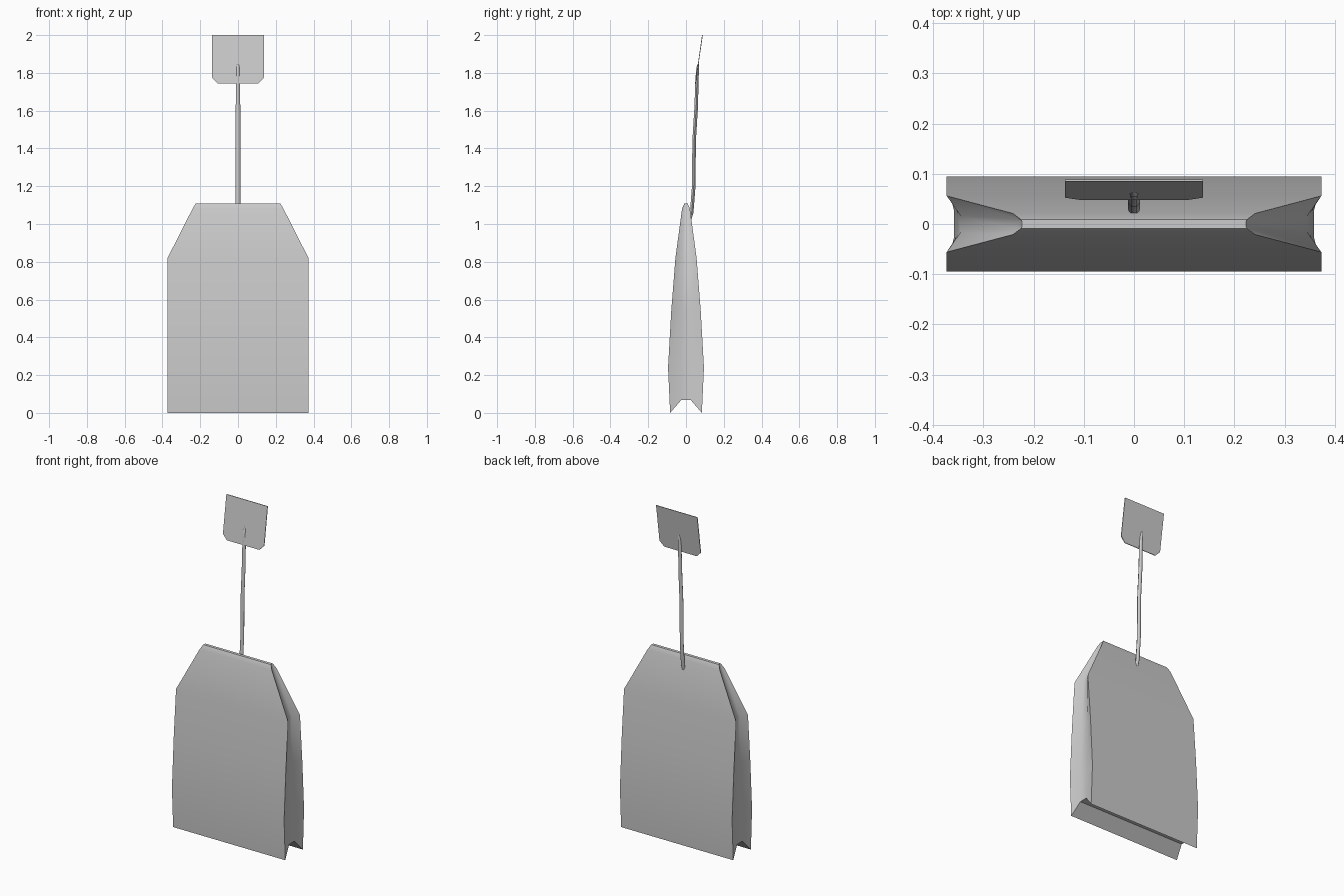
import bpy, bmesh
from math import sin, cos, tau, radians

if "Cube" in bpy.data.objects:
    bpy.data.objects.remove(bpy.data.objects["Cube"])


def finish(name, bm, angle=35):
    bmesh.ops.recalc_face_normals(bm, faces=bm.faces)
    me = bpy.data.meshes.new(name)
    bm.to_mesh(me)
    bm.free()
    ob = bpy.data.objects.new(name, me)
    bpy.context.collection.objects.link(ob)
    bpy.ops.object.select_all(action='DESELECT')
    ob.select_set(True)
    bpy.context.view_layer.objects.active = ob
    bpy.ops.object.shade_smooth_by_angle(angle=radians(angle))
    return ob


def loft(bm, rings):
    rows = [[bm.verts.new(p) for p in ring] for ring in rings]
    n = len(rows[0])
    for a, b in zip(rows, rows[1:]):
        for i in range(n):
            j = (i + 1) % n
            bm.faces.new((a[i], a[j], b[j], b[i]))
    return rows


# Bag: half width, half depth, outer z, fold inset, fold half depth, fold z
levels = [
    (0.373, 0.084, 0.000, 0.015, 0.025, 0.068),
    (0.373, 0.095, 0.240, 0.018, 0.025, 0.240),
    (0.373, 0.078, 0.540, 0.022, 0.022, 0.540),
    (0.373, 0.056, 0.820, 0.028, 0.016, 0.820),
    (0.241, 0.021, 1.080, 0.010, 0.010, 1.085),
    (0.225, 0.009, 1.108, 0.002, 0.005, 1.108),
]
bm = bmesh.new()
rings = []
for w, d, z, g, e, fz in levels:
    half = [(w, -d, z), (w - g, -e, fz), (w - g, e, fz), (w, d, z)]
    rings.append(half + [(-x, -y, h) for x, y, h in half])
rows = loft(bm, rings)
# Close the grooved bottom and the narrow top with lengthwise strips
for r in (rows[0], rows[-1]):
    for i in range(3):
        bm.faces.new((r[i], r[i + 1], r[6 - i], r[7 - i]))
finish("tea_bag", bm)

# String: six-sided tube following the back of the bag and tag
path = [(0.020, 1.015, 0.008), (0.030, 1.06, 0.012), (0.041, 1.20, 0.012),
        (0.043, 1.44, 0.012), (0.054, 1.62, 0.012), (0.058, 1.76, 0.011),
        (0.062, 1.83, 0.009), (0.066, 1.85, 0.004)]
bm = bmesh.new()
rows = loft(bm, [[(r * cos(tau * i / 6), y + r * 0.9 * sin(tau * i / 6), z)
                  for i in range(6)] for y, z, r in path])
bm.faces.new(rows[0])
bm.faces.new(rows[-1])
finish("string", bm, 60)

# Tag: thin leaning card with clipped lower corners
outline = [(-0.137, 2.0), (-0.137, 1.775), (-0.108, 1.745),
           (0.108, 1.745), (0.137, 1.775), (0.137, 2.0)]
bm = bmesh.new()
lean = lambda z: 0.048 + (z - 1.745) * 0.145
rows = loft(bm, [[(x, lean(z) + t, z) for x, z in outline] for t in (0, 0.004)])
bm.faces.new(rows[0])
bm.faces.new(rows[1])
finish("tag", bm)
